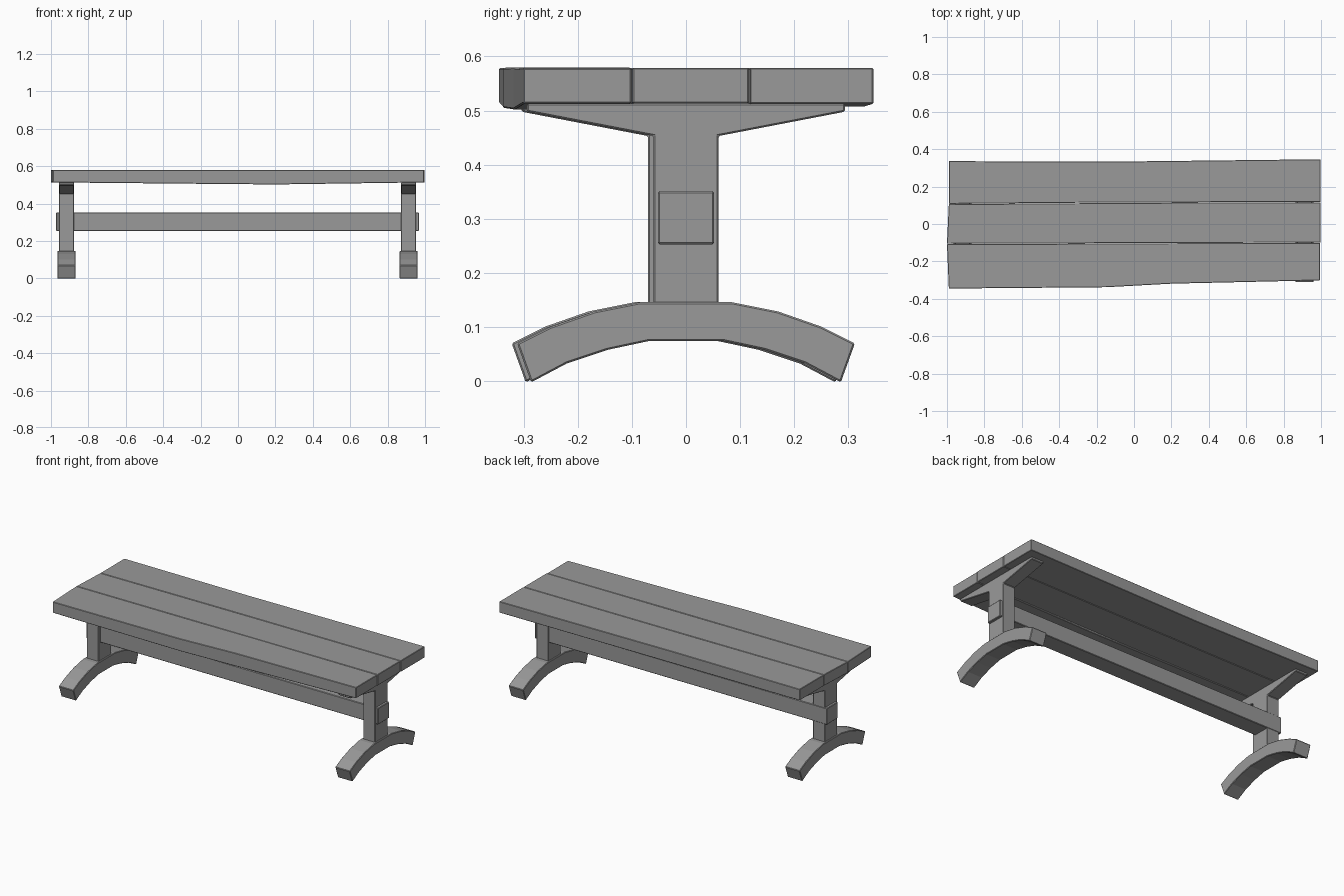
import bpy, bmesh

if "Cube" in bpy.data.objects:
    bpy.data.objects.remove(bpy.data.objects["Cube"])

grey = bpy.data.materials.new("dark_grey")
grey.diffuse_color = (0.32, 0.32, 0.32, 1.0)
grey.use_nodes = True
grey.node_tree.nodes["Principled BSDF"].inputs["Base Color"].default_value = grey.diffuse_color


def finish(name, bm, bevel):
    bmesh.ops.recalc_face_normals(bm, faces=bm.faces)
    mesh = bpy.data.meshes.new(name)
    bm.to_mesh(mesh)
    bm.free()
    mesh.materials.append(grey)
    obj = bpy.data.objects.new(name, mesh)
    bpy.context.collection.objects.link(obj)
    mod = obj.modifiers.new("edge_wear", 'BEVEL')
    mod.width = bevel
    mod.segments = 1
    mod.limit_method = 'ANGLE'
    mod.angle_limit = 0.7
    return obj


def loft(name, rings, bevel=0.003):
    """Join equal-sized rings of points into a capped solid."""
    bm = bmesh.new()
    loops = [[bm.verts.new(p) for p in ring] for ring in rings]
    n = len(loops[0])
    for a, b in zip(loops, loops[1:]):
        for i in range(n):
            j = (i + 1) % n
            bm.faces.new((a[i], a[j], b[j], b[i]))
    bm.faces.new(loops[0])
    bm.faces.new(loops[-1])
    return finish(name, bm, bevel)


def extrude_x(name, profile, x0, x1, dy=0.0):
    return loft(name, [[(x, y + dy, z) for y, z in profile] for x in (x0, x1)])


def mirrored(half):
    return half + [(-y, z) for y, z in reversed(half)]


def plank(name, stations):
    """Each station: x at front edge, x at back edge, y front, y back, z bottom, z top."""
    loft(name, [[(xf, y0, z0), (xb, y1, z0), (xb, y1, z1), (xf, y0, z1)]
                for xf, xb, y0, y1, z0, z1 in stations], 0.0025)


# Slightly warped seat planks
plank("seat_plank_front", [
    (-0.990, -1.000, -0.345, -0.1075, 0.513, 0.579),
    (-0.15, -0.15, -0.338, -0.105, 0.505, 0.579),
    (0.2, 0.2, -0.319, -0.103, 0.502, 0.580),
    (0.995, 0.995, -0.301, -0.101, 0.513, 0.578)])
plank("seat_plank_middle", [
    (-1.000, -0.990, -0.1055, 0.106, 0.512, 0.579),
    (0.0, 0.0, -0.102, 0.113, 0.509, 0.579),
    (0.997, 0.997, -0.099, 0.116, 0.513, 0.579)])
plank("seat_plank_back", [
    (-0.990, -0.990, 0.108, 0.336, 0.512, 0.579),
    (-0.15, -0.15, 0.115, 0.333, 0.508, 0.579),
    (0.998, 0.998, 0.118, 0.346, 0.512, 0.579)])

# Trestle profiles: flared post and arched foot
post = mirrored([(0.06, 0.142), (0.06, 0.453), (0.294, 0.498), (0.294, 0.513)])
foot = mirrored([(0.07, 0.074), (0.145, 0.058), (0.22, 0.033), (0.286, -0.002),
                 (0.312, 0.07), (0.25, 0.101), (0.17, 0.129), (0.085, 0.146)])
for side, cx, dy in (("left", -0.917, -0.010), ("right", 0.912, 0.0)):
    extrude_x(side + "_post", post, cx - 0.040, cx + 0.040, dy)
    extrude_x(side + "_foot", foot, cx - 0.049, cx + 0.049, dy)

# Long stretcher passing through both posts
rail = [(-0.052, 0.253), (0.052, 0.253), (0.052, 0.351), (-0.052, 0.351)]
extrude_x("stretcher", rail, -0.972, 0.967)
